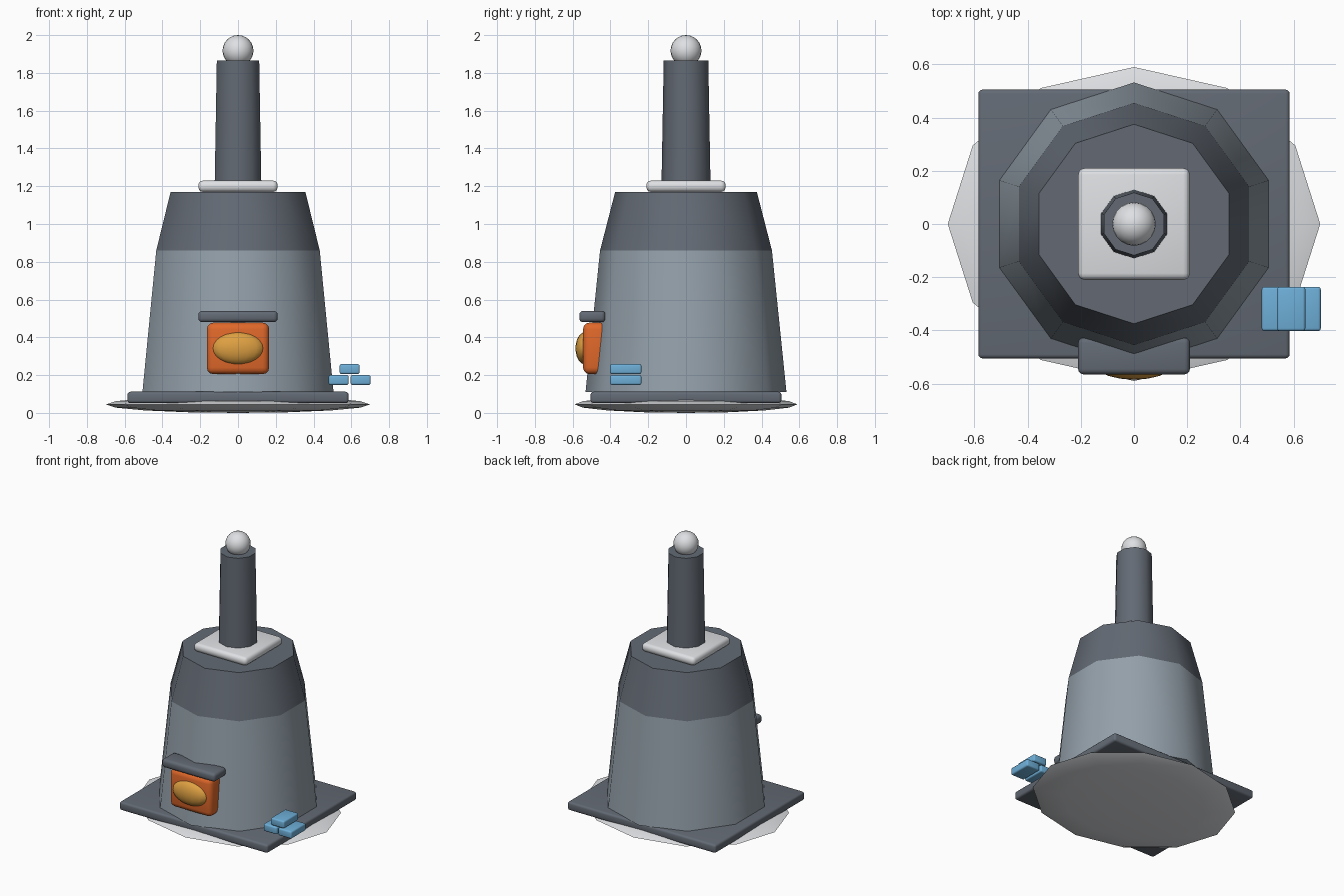
import bpy, math

if "Cube" in bpy.data.objects:
    bpy.data.objects.remove(bpy.data.objects["Cube"])


def material(name, srgb):
    m = bpy.data.materials.new(name)
    lin = [((c / 255 + 0.055) / 1.055) ** 2.4 for c in srgb]
    m.diffuse_color = (*lin, 1)
    m.use_nodes = True
    m.node_tree.nodes["Principled BSDF"].inputs["Base Color"].default_value = m.diffuse_color
    return m


DARK = material("dark slate", (99, 106, 116))
GREY = material("blue grey", (148, 160, 170))
WHITE = material("pale grey", (222, 224, 227))
ORANGE = material("orange", (224, 104, 42))
AMBER = material("amber", (222, 160, 66))
BLUE = material("sky blue", (110, 175, 216))


def finish(name, mat, angle=40):
    ob = bpy.context.object
    ob.name = name
    ob.data.materials.append(mat)
    bpy.ops.object.shade_smooth_by_angle(angle=math.radians(angle))
    return ob


def box(name, mat, x, y, z, bevel):
    """Rounded box given by its (min, max) range on each axis."""
    bpy.ops.mesh.primitive_cube_add(size=1)
    ob = bpy.context.object
    ranges = (x, y, z)
    for v in ob.data.vertices:
        v.co = [(r[0] + r[1]) / 2 + c * (r[1] - r[0]) for r, c in zip(ranges, v.co)]
    mod = ob.modifiers.new("rounded edges", 'BEVEL')
    mod.width = bevel
    mod.segments = 3
    bpy.ops.object.modifier_apply(modifier=mod.name)
    return finish(name, mat)


def taper(name, mat, r1, r2, z1, z2):
    """Ten-sided tapered drum with a corner facing front and back."""
    bpy.ops.mesh.primitive_cone_add(vertices=10, radius1=r1, radius2=r2,
                                    depth=z2 - z1, location=(0, 0, (z1 + z2) / 2))
    return finish(name, mat)


def ellipsoid(name, mat, loc, radii, segments, rings):
    bpy.ops.mesh.primitive_uv_sphere_add(segments=segments, ring_count=rings,
                                         radius=1, location=loc)
    ob = bpy.context.object
    for v in ob.data.vertices:
        v.co = [c * r for c, r in zip(v.co, radii)]
    return finish(name, mat, 60)


# Ground mound and base slab
ellipsoid("ground_mound", WHITE, (0, 0, 0.045), (0.70, 0.59, 0.045), 12, 8)
box("base_slab", DARK, (-0.585, 0.585), (-0.505, 0.505), (0.052, 0.112), 0.015)

# Tapered body, shoulder and mast
taper("body", GREY, 0.532, 0.455, 0.11, 0.86)
taper("shoulder", DARK, 0.455, 0.375, 0.86, 1.17)
box("mast_collar", WHITE, (-0.21, 0.21), (-0.21, 0.21), (1.17, 1.23), 0.025)
taper("mast", DARK, 0.13, 0.118, 1.2, 1.865)
ellipsoid("mast_ball", WHITE, (0, 0, 1.918), (0.082, 0.082, 0.082), 20, 12)

# Hearth on the front, with glowing lamp and canopy
box("hearth", ORANGE, (-0.165, 0.165), (-0.545, -0.40), (0.205, 0.478), 0.035)
ellipsoid("hearth_lamp", AMBER, (0, -0.535, 0.342), (0.138, 0.05, 0.085), 16, 12)
box("canopy", DARK, (-0.21, 0.21), (-0.565, -0.427), (0.48, 0.54), 0.02)

# Small stack of bricks by the front corner
for i, (x, z) in enumerate([(0.48, 0.148), (0.596, 0.148), (0.538, 0.206)]):
    box(f"brick_{i + 1}", BLUE, (x, x + 0.106), (-0.402, -0.236), (z, z + 0.052), 0.01)
